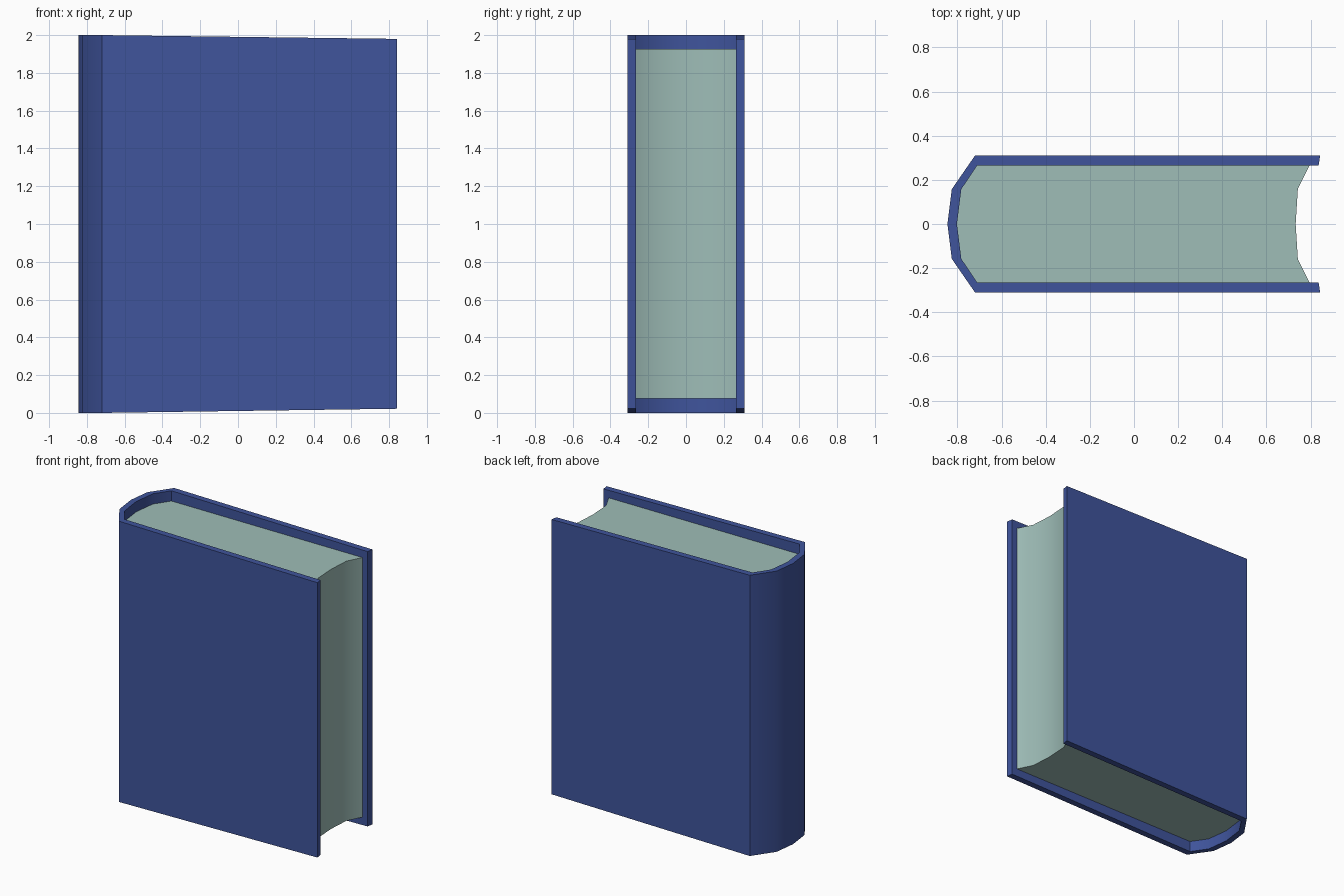
import bpy, bmesh, math

if "Cube" in bpy.data.objects:
    bpy.data.objects.remove(bpy.data.objects["Cube"])


def material(name, rgb):
    mat = bpy.data.materials.new(name)
    mat.diffuse_color = (*rgb, 1)
    mat.use_nodes = True
    mat.node_tree.nodes["Principled BSDF"].inputs["Base Color"].default_value = mat.diffuse_color
    return mat


def both_sides(half):
    """Complete a half profile that ends on y = 0 by reflecting it in y."""
    return half + [(x, -y) for x, y in reversed(half[:-1])]


def prism(name, sections, z_range, mat):
    """Build a solid between two matching point rows (outer, inner)."""
    outer, inner = sections
    bm = bmesh.new()

    def row(points, top):
        return [bm.verts.new((x, y, z_range(x)[top])) for x, y in points]

    ob, ot, ib, it = row(outer, 0), row(outer, 1), row(inner, 0), row(inner, 1)
    n = len(outer)
    for i in range(n - 1):
        j = i + 1
        bm.faces.new((ob[i], ob[j], ot[j], ot[i]))
        bm.faces.new((ib[j], ib[i], it[i], it[j]))
        bm.faces.new((ot[i], ot[j], it[j], it[i]))
        bm.faces.new((ob[j], ob[i], ib[i], ib[j]))
    for i in (0, n - 1):
        bm.faces.new((ob[i], ot[i], it[i], ib[i]))
    bmesh.ops.recalc_face_normals(bm, faces=bm.faces)
    mesh = bpy.data.meshes.new(name)
    bm.to_mesh(mesh)
    bm.free()
    mesh.materials.append(mat)
    obj = bpy.data.objects.new(name, mesh)
    bpy.context.collection.objects.link(obj)
    # Smooth the curved spine and fore edge, keep corners crisp
    bpy.ops.object.select_all(action='DESELECT')
    obj.select_set(True)
    bpy.context.view_layer.objects.active = obj
    bpy.ops.object.shade_smooth_by_angle(angle=math.radians(40))


blue = material("cover_blue", (0.05, 0.089, 0.333))
paper = material("paper", (0.342, 0.508, 0.474))

spine_inside = [(-0.71, 0.265), (-0.782, 0.158), (-0.802, 0)]


# Cover: boards taper slightly in height toward the open edge
def cover_height(x):
    t = max(0, (x + 0.72) / 1.56)
    return 0.022 * t, 2 - 0.02 * t


outer = both_sides([(0.843, 0.31), (-0.72, 0.31), (-0.825, 0.158), (-0.845, 0)])
inner = both_sides([(0.836, 0.265)] + spine_inside)
prism("cover", (outer, inner), cover_height, blue)

# Page block: rounded spine and hollow fore edge
back = both_sides(spine_inside)
fore = both_sides([(0.795, 0.265), (0.742, 0.16), (0.732, 0)])
prism("pages", (back, fore), lambda x: (0.077, 1.927), paper)
